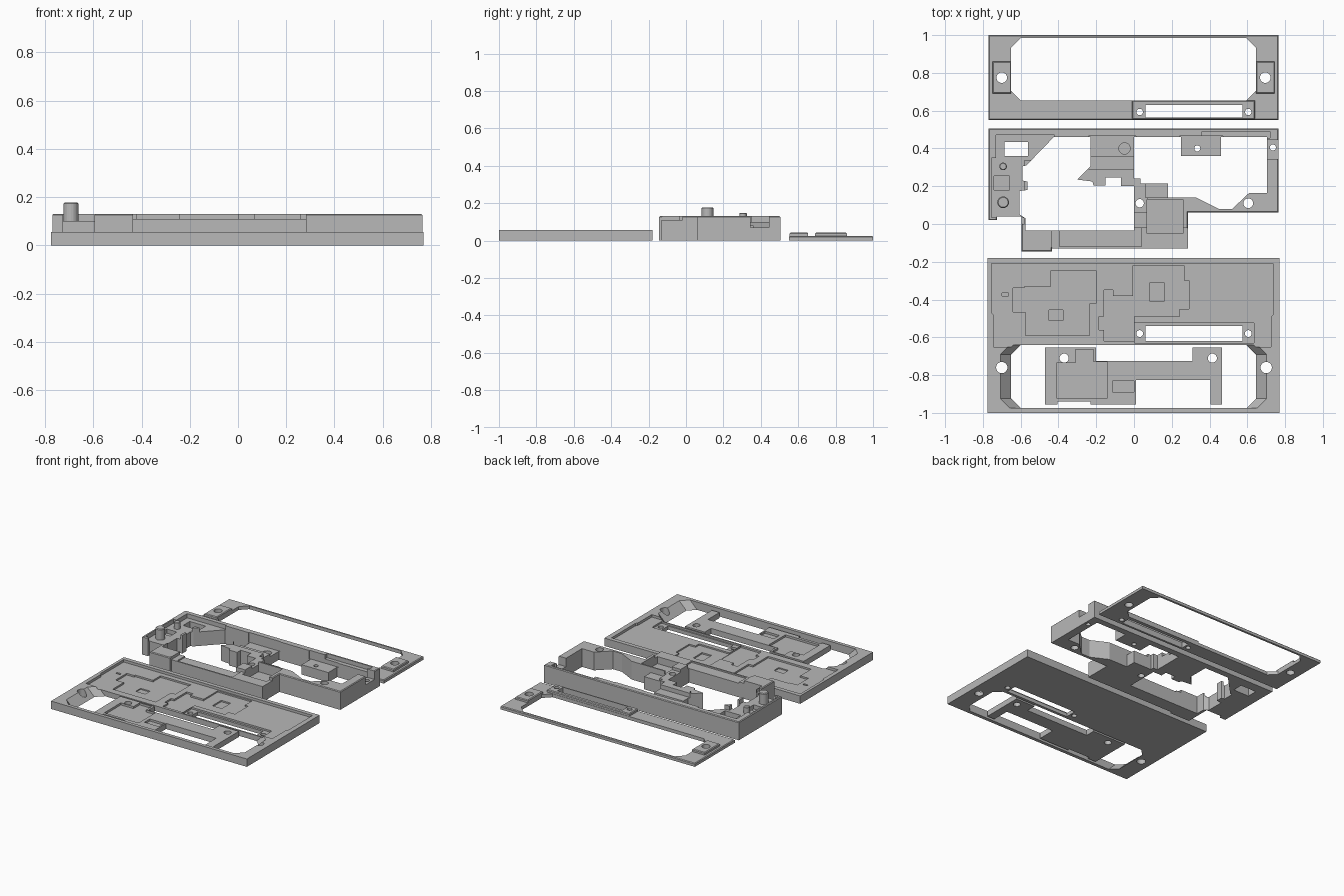
import bpy, bmesh, math

grey = bpy.data.materials.new("plastic_grey")
grey.diffuse_color = (0.48, 0.48, 0.48, 1)


def rect(x0, x1, y0, y1):
    return [(x0, y0), (x1, y0), (x1, y1), (x0, y1)]


def circle(x, y, r, n=24):
    return [(x + r * math.cos(2 * math.pi * i / n), y + r * math.sin(2 * math.pi * i / n)) for i in range(n)]


def octagon(x0, x1, y0, y1, c):
    return [(x0 + c, y0), (x1 - c, y0), (x1, y0 + c), (x1, y1 - c),
            (x1 - c, y1), (x0 + c, y1), (x0, y1 - c), (x0, y0 + c)]


def prism(name, low, z0, z1, high=None, bevel=0):
    """Solid between an outline at z0 and an outline at z1."""
    bm = bmesh.new()
    a = [bm.verts.new((x, y, z0)) for x, y in low]
    b = [bm.verts.new((x, y, z1)) for x, y in (high or low)]
    n = len(a)
    bm.faces.new(a)
    top = bm.faces.new(b)
    for i in range(n):
        bm.faces.new((a[i], a[(i + 1) % n], b[(i + 1) % n], b[i]))
    bmesh.ops.recalc_face_normals(bm, faces=bm.faces)
    if bevel:
        bmesh.ops.bevel(bm, geom=list(top.edges), offset=bevel, segments=1, affect='EDGES')
    me = bpy.data.meshes.new(name)
    bm.to_mesh(me)
    bm.free()
    me.materials.append(grey)
    ob = bpy.data.objects.new(name, me)
    bpy.context.collection.objects.link(ob)
    return ob


def combine(ob, tool, op):
    mod = ob.modifiers.new(op, 'BOOLEAN')
    mod.operation, mod.object, mod.solver = op, tool, 'EXACT'
    bpy.context.view_layer.objects.active = ob
    bpy.ops.object.modifier_apply(modifier=mod.name)
    bpy.data.objects.remove(tool)


def carve(ob, poly, floor=-0.1, top=0.3, high=None):
    combine(ob, prism("cutter", poly, floor, top, high), 'DIFFERENCE')


def add(ob, poly, z0, z1, bevel=0):
    combine(ob, prism("pad", poly, z0, z1, bevel=bevel), 'UNION')


# Thin bezel with raised screw pads and a slotted strip
bezel = prism("bezel", rect(-0.77, 0.765, 0.55, 1.0), 0, 0.024, bevel=0.005)
carve(bezel, octagon(-0.65, 0.645, 0.655, 0.985, 0.05))
add(bezel, rect(-0.01, 0.64, 0.553, 0.653), 0.01, 0.042, 0.005)
for x in (-0.70, 0.695):
    add(bezel, rect(x - 0.05, x + 0.05, 0.69, 0.86), 0.01, 0.042, 0.005)
    carve(bezel, circle(x, 0.775, 0.028))
carve(bezel, rect(0.06, 0.575, 0.565, 0.63))
for x in (0.03, 0.605):
    carve(bezel, circle(x, 0.593, 0.017))

# Middle frame: outline and the two large openings
frame = prism("middle_frame", [
    (-0.77, 0.505), (-0.77, 0.02), (-0.725, 0.02), (-0.725, 0.04), (-0.595, 0.04),
    (-0.595, -0.145), (-0.435, -0.145), (-0.435, -0.13), (0.285, -0.13),
    (0.285, 0.06), (0.765, 0.06), (0.765, 0.505)], 0, 0.13, bevel=0.005)
carve(frame, [
    (-0.425, 0.46), (-0.23, 0.46), (-0.23, 0.305), (-0.30, 0.235), (-0.22, 0.225),
    (-0.215, 0.205), (-0.15, 0.205), (-0.15, 0.245), (-0.07, 0.245), (-0.07, 0.20),
    (0, 0.20), (0, -0.035), (-0.575, -0.035), (-0.575, 0.03), (-0.605, 0.05),
    (-0.605, 0.175), (-0.565, 0.18), (-0.565, 0.225), (-0.59, 0.23), (-0.59, 0.305), (-0.57, 0.31)])
carve(frame, [
    (0, 0.46), (0, 0.24), (0.035, 0.24), (0.035, 0.215), (0.18, 0.215), (0.18, 0.14),
    (0.33, 0.14), (0.45, 0.08), (0.52, 0.08), (0.61, 0.165), (0.705, 0.165),
    (0.705, 0.46), (0.46, 0.46), (0.46, 0.36), (0.25, 0.36), (0.25, 0.46)])
carve(frame, rect(-0.685, -0.56, 0.36, 0.435))

# Stepped pockets of the frame: outline and floor height
for poly, floor in [
    (rect(-0.755, -0.58, 0.035, 0.35), 0.10),
    (rect(-0.72, -0.58, 0.0, 0.06), 0.11),
    ([(-0.73, 0.34), (-0.54, 0.34), (-0.42, 0.455), (-0.42, 0.47), (-0.73, 0.47)], 0.10),
    (rect(-0.74, -0.66, 0.18, 0.255), 0.07),
    (rect(-0.24, 0.01, 0.36, 0.465), 0.06),
    (rect(-0.24, 0.01, 0.29, 0.362), 0.08),
    (rect(-0.31, 0.04, 0.19, 0.292), 0.11),
    (rect(-0.435, 0.30, -0.14, -0.02), 0.11),
    (rect(-0.395, 0.04, -0.12, -0.02), 0.10),
    (rect(0.07, 0.26, -0.05, 0.13), 0.06),
    (rect(-0.01, 0.07, 0.06, 0.22), 0.11),
    (rect(0.06, 0.19, 0.14, 0.22), 0.09),
    (rect(0.24, 0.47, 0.35, 0.465), 0.07),
    (rect(0.36, 0.72, 0.455, 0.49), 0.10),
    (rect(0.70, 0.80, 0.345, 0.445), 0.07),
    (circle(-0.05, 0.40, 0.03), 0.03),
]:
    carve(frame, poly, floor)

# Screw holes and locating posts of the frame
for x, y, r in [(0.335, 0.40, 0.016), (0.735, 0.405, 0.016), (0.605, 0.11, 0.026), (0.03, 0.11, 0.022)]:
    carve(frame, circle(x, y, r))
add(frame, circle(-0.693, 0.115, 0.031), 0.05, 0.178, 0.005)
add(frame, circle(-0.693, 0.305, 0.02), 0.05, 0.148, 0.004)

# Base plate with a sunken floor and a flared window
plate = prism("base_plate", rect(-0.775, 0.77, -1.0, -0.18), 0, 0.056)
carve(plate, [
    (-0.755, -0.21), (0.735, -0.21), (0.735, -0.48), (0.725, -0.49), (0.725, -0.65),
    (-0.745, -0.65), (-0.745, -0.48), (-0.755, -0.47)], 0.038)
carve(plate, octagon(-0.64, 0.635, -0.975, -0.64, 0.05), -0.01, 0.07,
      octagon(-0.72, 0.715, -0.975, -0.64, 0.05))
for poly, floor in [
    ([(-0.64, -0.34), (-0.58, -0.34), (-0.58, -0.33), (-0.44, -0.33), (-0.44, -0.245), (-0.20, -0.245),
      (-0.20, -0.42), (-0.235, -0.42), (-0.235, -0.59), (-0.575, -0.59), (-0.575, -0.465), (-0.64, -0.465)], 0.026),
    ([(-0.16, -0.35), (-0.11, -0.35), (-0.11, -0.38), (0, -0.38), (0, -0.62), (-0.16, -0.62),
      (-0.16, -0.56), (-0.185, -0.56), (-0.185, -0.49), (-0.16, -0.49)], 0.026),
    ([(-0.005, -0.22), (0.265, -0.22), (0.265, -0.30), (0.29, -0.30), (0.29, -0.45),
      (0.24, -0.45), (0.24, -0.49), (-0.005, -0.49)], 0.028),
    (rect(0.002, 0.635, -0.63, -0.525), 0.026),
    (rect(0.085, 0.16, -0.41, -0.31), 0.018),
    (rect(-0.45, -0.375, -0.51, -0.455), 0.018),
    (rect(-0.70, -0.665, -0.38, -0.365), 0.026),
    (rect(0.06, 0.575, -0.62, -0.54), -0.1),
]:
    carve(plate, poly, floor)
for x, y, r in [(0.03, -0.58, 0.018), (0.605, -0.58, 0.018), (-0.70, -0.76, 0.03), (0.70, -0.76, 0.03)]:
    carve(plate, circle(x, y, r))

# Loose bracket lying inside the base plate window
bracket = prism("bracket", [
    (-0.47, -0.655), (-0.47, -0.955), (-0.405, -0.955), (-0.405, -0.94), (-0.23, -0.94), (-0.23, -0.955),
    (0.01, -0.955), (0.01, -0.825), (0.405, -0.825), (0.405, -0.955), (0.465, -0.955),
    (0.465, -0.655), (0.31, -0.655), (0.31, -0.725), (-0.20, -0.725), (-0.20, -0.655)], 0, 0.04)
carve(bracket, [(-0.41, -0.735), (-0.31, -0.735), (-0.31, -0.665), (-0.215, -0.665), (-0.215, -0.73),
                (-0.14, -0.73), (-0.14, -0.92), (-0.41, -0.92)], 0.025)
carve(bracket, rect(-0.115, 0.0, -0.89, -0.83), 0.025)
for x in (-0.37, 0.415):
    carve(bracket, circle(x, -0.71, 0.024))
